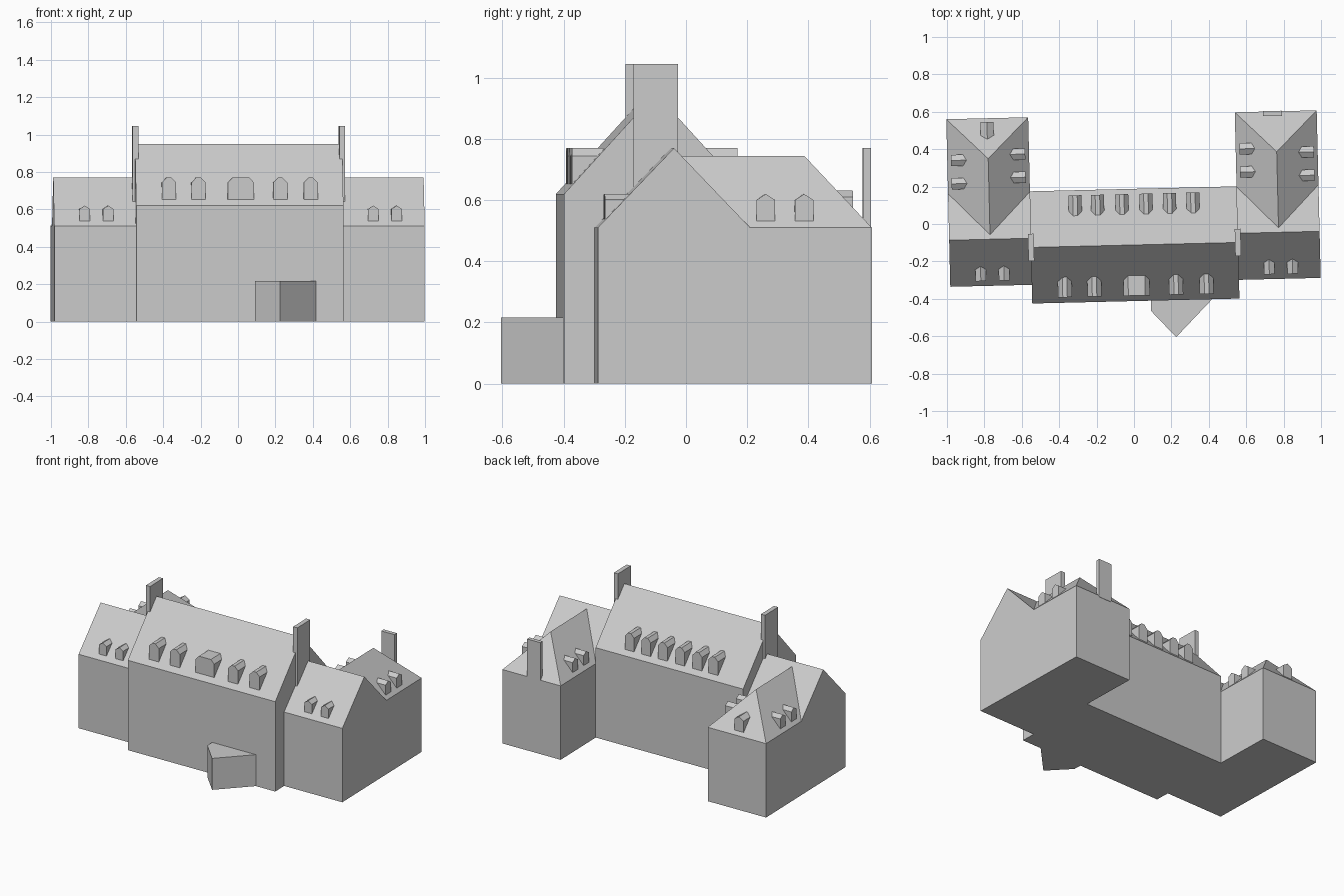
import bpy, bmesh
from mathutils import Matrix, Vector

if "Cube" in bpy.data.objects:
    bpy.data.objects.remove(bpy.data.objects["Cube"])

TURN = Matrix.Rotation(0.024, 4, 'Z')   # whole building sits slightly turned


def build(name, verts, faces):
    me = bpy.data.meshes.new(name)
    me.from_pydata([TURN @ Vector(v) for v in verts], [], faces)
    bm = bmesh.new()
    bm.from_mesh(me)
    bmesh.ops.recalc_face_normals(bm, faces=bm.faces)
    bm.to_mesh(me)
    bm.free()
    ob = bpy.data.objects.new(name, me)
    bpy.context.collection.objects.link(ob)
    return ob


def prism(name, profile, offset):
    n = len(profile)
    verts = [Vector(p) for p in profile]
    verts += [v + Vector(offset) for v in verts]
    faces = [list(range(n)), list(range(n, 2 * n))]
    faces += [[i, (i + 1) % n, (i + 1) % n + n, i + n] for i in range(n)]
    return build(name, verts, faces)


def box(name, cx, cy, hx, hy, z0, z1):
    prism(name, [(cx - hx, cy - hy, z0), (cx + hx, cy - hy, z0),
                 (cx + hx, cy + hy, z0), (cx - hx, cy + hy, z0)], (0, 0, z1 - z0))


def dormer(name, eave, inward, slope, width, z0, z1, flat=0.0):
    """Wedge dormer: upright front, roof running level back into the slope."""
    e, inn = Vector(eave), Vector(inward)
    side = inn.cross(Vector((0, 0, 1)))
    h, zs = width / 2, z1 - 0.22 * (z1 - z0)
    prof = [(-h, z0), (h, z0), (h, zs)]
    prof += [(flat, z1), (-flat, z1)] if flat else [(0, z1)]
    prof.append((-h, zs))

    def pt(a, z, zd):
        p = e + side * a + inn * ((zd - e.z) / slope)
        return (p.x, p.y, z)
    n = len(prof)
    verts = [pt(a, z, z0) for a, z in prof] + [pt(a, z, z) for a, z in prof[2:]]
    back = list(range(n, 2 * n - 2))
    faces = [list(range(n)), [0, 1] + back, [1, 2, n], [0, n - 1, back[-1]]]
    faces += [[i, i + 1, i + n - 1, i + n - 2] for i in range(2, n - 1)]
    build(name, verts, faces)


# Main hall with gabled roof
YF, YB, YR = -0.412, 0.188, -0.112
prism("main_hall", [(-0.554, YF, 0), (-0.554, YB, 0), (-0.554, YB, 0.62),
                    (-0.554, YR, 0.95), (-0.554, YF, 0.62)], (1.108, 0, 0))

# Side wings: gabled front range joined to a hipped rear range
EZ, WF, WB, WR, HW = 0.51, -0.312, 0.584, -0.063, 0.219
VALLEY, APEX, TOP = 0.186, 0.368, 0.745


def wing(name, c):
    l, r = c - HW, c + HW
    v = [(l, WF, 0), (r, WF, 0), (r, WB, 0), (l, WB, 0),
         (l, WF, EZ), (r, WF, EZ), (r, WB, EZ), (l, WB, EZ),
         (l, WR, 0.77), (r, WR, 0.77), (l, VALLEY, EZ), (r, VALLEY, EZ),
         (c, -0.039, TOP), (c, APEX, TOP)]
    build(name, v, [(0, 1, 2, 3), (0, 1, 5, 4), (2, 3, 7, 6),
                    (1, 2, 6, 11, 9, 5), (0, 3, 7, 10, 8, 4), (4, 5, 9, 8),
                    (8, 12, 10), (8, 9, 12), (9, 11, 12),
                    (10, 12, 13, 7), (11, 6, 13, 12), (6, 7, 13)])


for label, c, s in (("left", -0.771, -1), ("right", 0.772, 1)):
    wing(label + "_wing", c)
    # Gable chimneys
    box(label + "_chimney", s * 0.553, YR, 0.0155, 0.073, 0.63, 1.045)
    # Wing front dormers
    for i, dx in enumerate((-0.055, 0.07)):
        dormer(f"{label}_wing_front_dormer_{i}", (c + dx, WF, EZ), (0, 1, 0),
               0.26 / 0.249, 0.057, 0.537, 0.62)
    # Wing side dormers, outer and inner slopes
    for d, ys in ((s, (0.238, 0.363)), (-s, (0.264, 0.388))):
        where = "outer" if d == s else "inner"
        for i, y in enumerate(ys):
            dormer(f"{label}_wing_{where}_dormer_{i}", (c + d * HW, y, EZ), (-d, 0, 0),
                   0.235 / HW, 0.06, 0.532, 0.62)

# Rear hip: dormer on the left wing, chimney on the right wing
dormer("left_wing_back_dormer", (-0.773, WB, EZ), (0, -1, 0), 0.235 / 0.216, 0.07, 0.532, 0.632)
box("back_chimney", 0.754, 0.573, 0.05, 0.0135, 0.5, 0.77)

# Main roof dormers, front row with a wide middle one, then rear row
for i, x in enumerate((-0.378, -0.22, 0.006, 0.217, 0.38)):
    wide = i == 2
    dormer(f"main_front_dormer_{i}", (x, YF, 0.62), (0, 1, 0), 1.1,
           0.14 if wide else 0.075, 0.652, 0.77, 0.045 if wide else 0.012)
for i, x in enumerate((-0.312, -0.192, -0.062, 0.067, 0.193, 0.318)):
    dormer(f"main_back_dormer_{i}", (x, YB, 0.62), (0, -1, 0), 1.1, 0.07, 0.65, 0.77, 0.012)

# Pointed flat-roofed porch
prism("porch", [(0.08, -0.405, 0), (0.08, -0.467, 0), (0.211, -0.61, 0),
                (0.408, -0.412, 0), (0.408, -0.405, 0)], (0, 0, 0.217))
